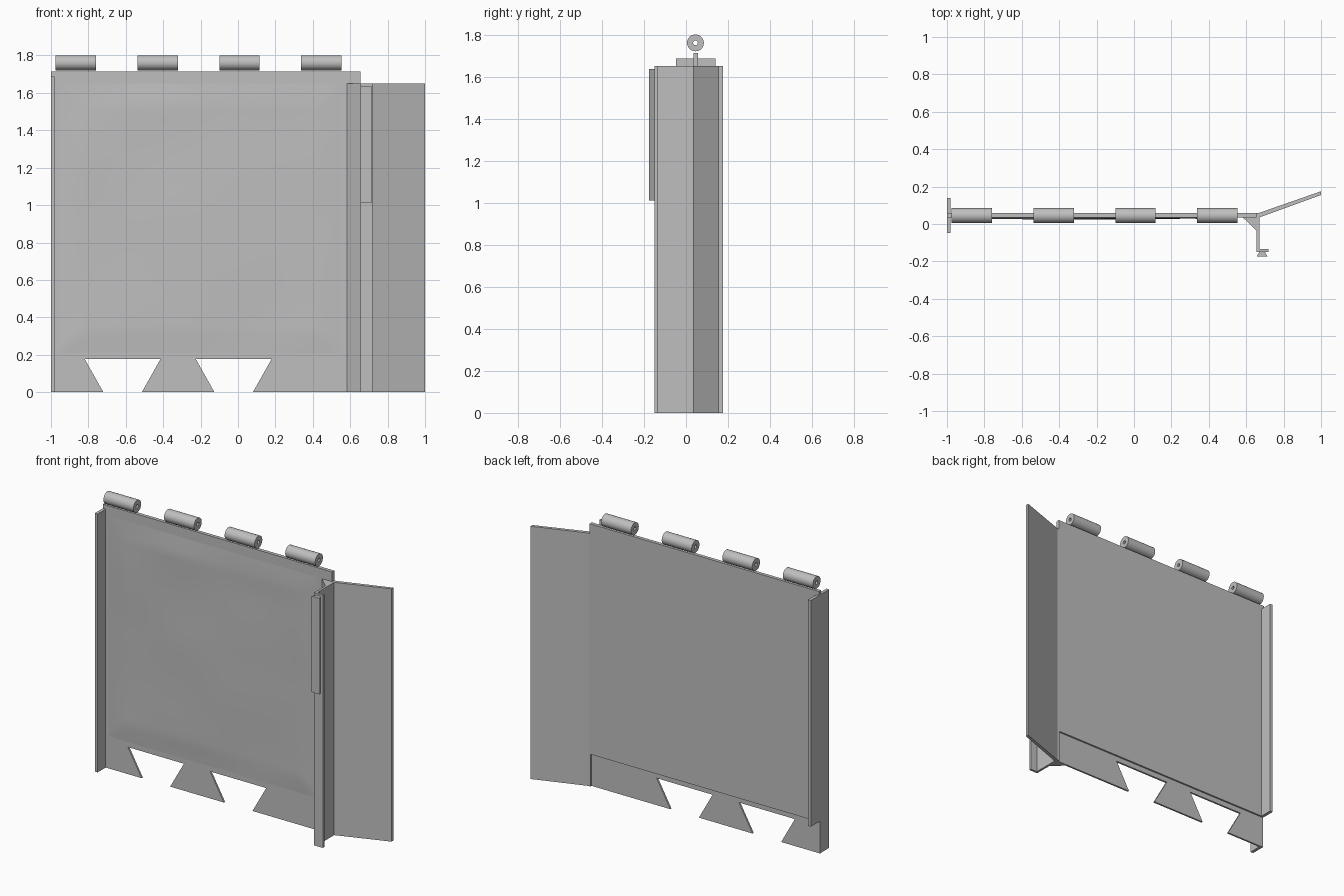
import bpy
import bmesh
import math
from mathutils import Vector, noise

cube = bpy.data.objects.get("Cube")
if cube:
    bpy.data.objects.remove(cube, do_unlink=True)

GREY = (0.52, 0.52, 0.52, 1)
steel = bpy.data.materials.new("grey_steel")
steel.use_nodes = True
steel.diffuse_color = GREY
steel.node_tree.nodes["Principled BSDF"].inputs["Base Color"].default_value = GREY


def finish(name, bm, smooth=False):
    bmesh.ops.recalc_face_normals(bm, faces=bm.faces)
    mesh = bpy.data.meshes.new(name)
    bm.to_mesh(mesh)
    bm.free()
    mesh.materials.append(steel)
    obj = bpy.data.objects.new(name, mesh)
    bpy.context.collection.objects.link(obj)
    if smooth:
        bpy.ops.object.select_all(action="DESELECT")
        obj.select_set(True)
        bpy.context.view_layer.objects.active = obj
        bpy.ops.object.shade_smooth_by_angle(angle=math.radians(35))
    return obj


def extrude(name, outline, shift):
    """Closed outline of 3D points swept along a shift vector."""
    bm = bmesh.new()
    face = bm.faces.new([bm.verts.new(p) for p in outline])
    swept = bmesh.ops.extrude_face_region(bm, geom=[face], use_keep_orig=True)
    moved = [v for v in swept["geom"] if isinstance(v, bmesh.types.BMVert)]
    bmesh.ops.translate(bm, verts=moved, vec=shift)
    return finish(name, bm)


def column(name, plan, z0, z1):
    return extrude(name, [(x, y, z0) for x, y in plan], (0, 0, z1 - z0))


def rect(x0, x1, y0, y1):
    return [(x0, y0), (x1, y0), (x1, y1), (x0, y1)]


LEFT, RIGHT, TOP, STEP, WING_TOP = -1.0, 0.655, 1.714, 0.21, 1.65
FRONT, MID, BACK = 0.035, 0.047, 0.058

# Main sheet, and the thinner lower skirt with two dovetail notches
column("main_sheet", rect(LEFT, RIGHT, FRONT, BACK), STEP, TOP)
skirt = [(LEFT, STEP), (LEFT, 0)]
for centre in (-0.617, -0.023):
    skirt += [(centre - 0.103, 0), (centre - 0.202, 0.176),
              (centre + 0.202, 0.176), (centre + 0.103, 0)]
skirt += [(RIGHT, 0), (RIGHT, STEP)]
extrude("notched_skirt", [(x, FRONT, z) for x, z in skirt], (0, MID - FRONT, 0))

# Side flange, stepped at the lower rear
flange = [(-0.048, 0), (MID, 0), (MID, STEP), (0.14, STEP), (0.14, 1.687), (-0.048, 1.687)]
extrude("side_flange", [(LEFT, y, z) for y, z in flange], (0.02, 0, 0))

# Gently dented front skin
bm = bmesh.new()
bmesh.ops.create_grid(bm, x_segments=48, y_segments=48, size=0.5)
for v in bm.verts:
    u, w = v.co.x, v.co.y
    x, z = -0.203 + u * 1.506, 0.93 + w * 1.44
    edge = min(1, (0.5 - abs(u)) * 12, (0.5 - abs(w)) * 12)
    bump = 0.007 + 0.006 * noise.noise(Vector((x * 2.2, 3.7, z * 2.2)))
    v.co = (x, FRONT - 0.001 - bump * edge, z)
skin = finish("dented_skin", bm, smooth=True)

# Hinge knuckles with a pin hole
for i in range(4):
    bm = bmesh.new()
    rings = []
    for x, r in ((0, 0.04), (0.216, 0.04), (0.216, 0.011), (0, 0.011)):
        rings.append([bm.verts.new((-0.975 + 0.4375 * i + x,
                                    0.045 + r * math.cos(a * math.tau / 32),
                                    1.761 + r * math.sin(a * math.tau / 32)))
                      for a in range(32)])
    for k in range(4):
        a, b = rings[k], rings[(k + 1) % 4]
        for j in range(32):
            n = (j + 1) % 32
            bm.faces.new((a[j], a[n], b[n], b[j]))
    finish(f"hinge_knuckle_{i + 1}", bm, smooth=True)

# Right-hand post: corner brace, web and front lip
column("corner_brace", [(0.582, FRONT), (0.655, -0.035), (0.67, -0.035), (0.67, FRONT)], 0, WING_TOP)
column("post_web", rect(0.655, 0.67, -0.15, FRONT), 0, WING_TOP)
column("post_lip", rect(0.655, 0.718, -0.15, -0.135), 0, WING_TOP)

# Grip strip on the lip
column("grip_strip", [(0.655, -0.175), (0.715, -0.175), (0.7, -0.15), (0.67, -0.15)], 1.01, 1.637)

# Angled wing
column("angled_wing", [(0.65, FRONT), (0.67, FRONT), (1.0, 0.155), (1.0, 0.175), (0.665, BACK), (0.65, BACK)],
       0, WING_TOP)
